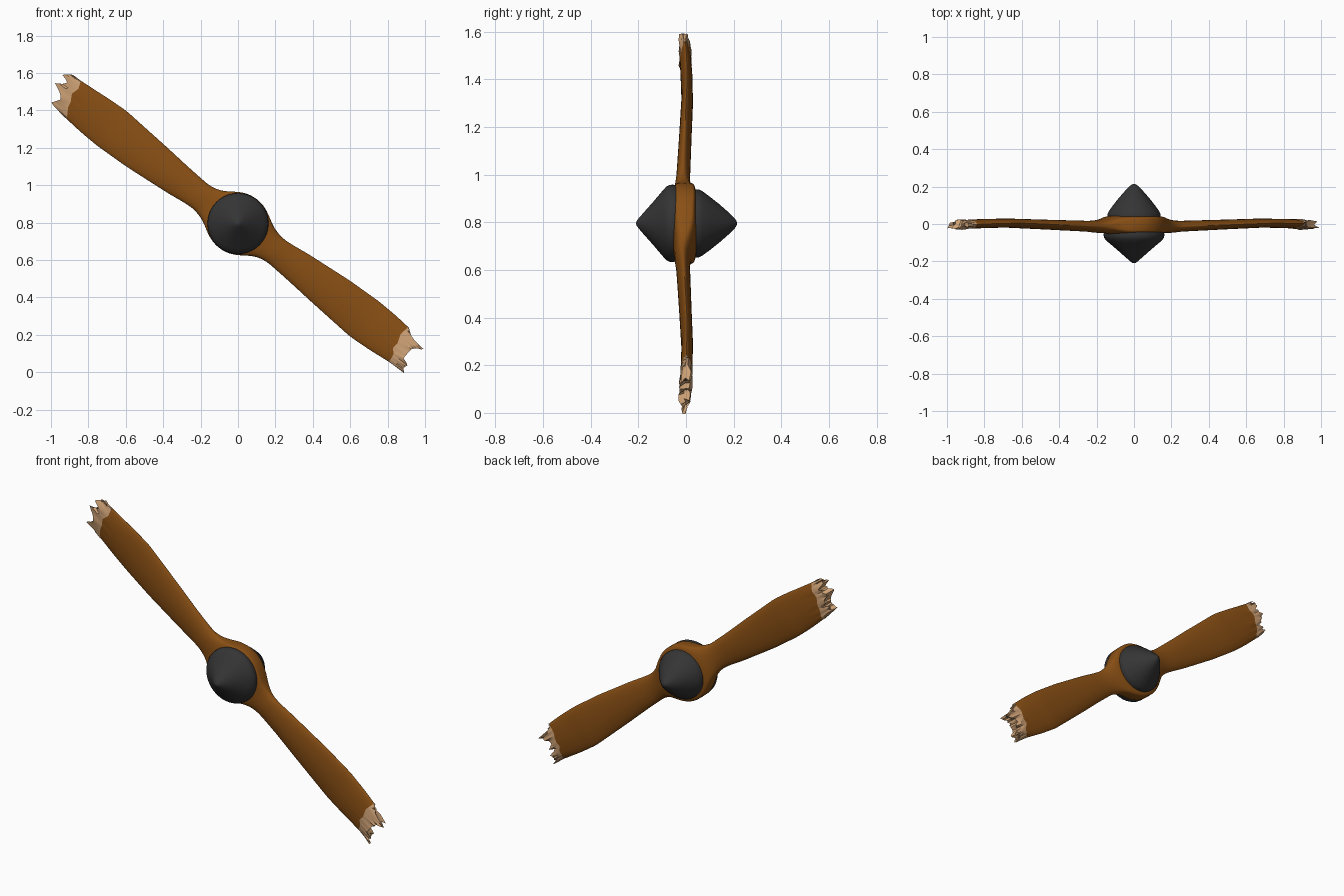
import bpy, bmesh, math, random
from mathutils import Vector

if "Cube" in bpy.data.objects:
    bpy.data.objects.remove(bpy.data.objects["Cube"])

random.seed(4)
HUB = Vector((0, 0, 0.795))
ANG = math.radians(37)
U = Vector((math.cos(ANG), 0, -math.sin(ANG)))   # along the blades
V = Vector((math.sin(ANG), 0, math.cos(ANG)))    # across the blades
N = 30                                           # columns across the chord


def material(name, rgb):
    m = bpy.data.materials.new(name)
    m.diffuse_color = (*rgb, 1)
    m.use_nodes = True
    m.node_tree.nodes["Principled BSDF"].inputs["Base Color"].default_value = m.diffuse_color
    return m


wood = material("varnished wood", (0.25, 0.078, 0.007))
pale = material("bare broken wood", (0.62, 0.36, 0.18))
black = material("black metal", (0.035, 0.035, 0.036))


def lerp(table, x):
    """Straight-line lookup in a list of pairs."""
    if x <= table[0][0]:
        return table[0][1]
    for (a, p), (b, q) in zip(table, table[1:]):
        if x <= b:
            return p + (q - p) * (x - a) / (b - a)
    return table[-1][1]


def smooth(table, x):
    """Lookup softened by averaging nearby samples."""
    return sum(lerp(table, abs(x + d * 0.012)) for d in range(-2, 3)) / 5


# blade outline: distance from hub -> half width on each edge
WIDE = [(0, .166), (.05, .16), (.1, .138), (.14, .112), (.18, .093), (.24, .08), (.3, .084),
        (.4, .096), (.66, .116), (.85, .121), (.97, .115), (1.07, .104), (1.3, .104)]
NARROW = [(0, .166), (.05, .16), (.1, .138), (.14, .108), (.18, .084), (.24, .07), (.3, .074),
          (.4, .082), (.55, .097), (.84, .122), (.97, .116), (1.09, .104), (1.3, .104)]
THICK = [(0, .052), (.14, .05), (.2, .038), (.3, .029), (.6, .026), (.9, .024), (1.05, .025), (1.3, .02)]
CENTRE = [(0, -.004), (.15, -.006), (.25, -.014), (.5, -.006), (.85, .005), (1.05, .002), (1.2, -.006)]
POWER = [(0, .1), (.13, .14), (.24, .45), (.4, .6), (1.2, .6)]

# paint boundary and splintered end: position across the blade -> distance
PAINT = {-1: [(-.104, 1.067), (-.05, 1.10), (-.02, 1.105), (.02, 1.127), (.06, 1.115), (.104, 1.13)],
         1: [(-.104, 1.09), (-.057, 1.085), (-.03, 1.06), (0, 1.067), (.05, 1.05), (.104, 1.06)]}
BREAK = {-1: [(-.104, 1.09), (-.086, 1.188), (-.04, 1.155), (-.015, 1.18), (.01, 1.234), (.03, 1.2),
              (.056, 1.18), (.07, 1.229), (.09, 1.205), (.104, 1.183)],
         1: [(-.104, 1.192), (-.085, 1.17), (-.056, 1.182), (-.045, 1.14), (.018, 1.143), (.04, 1.16),
             (.06, 1.205), (.072, 1.11), (.104, 1.065)]}


def across(s, x):
    upper = (x > 0) == (s >= 0)
    return x * smooth(WIDE if upper else NARROW, s)


def point(s, x, side):
    d = abs(s)
    y = smooth(CENTRE, d) + side * smooth(THICK, d) * max(0, 1 - x * x) ** smooth(POWER, d)
    return HUB + U * s + V * across(s, x) + Vector((0, y, 0))


# points round one section: front face one way, back face the other
cols = [-math.cos(math.pi * j / N) for j in range(N + 1)]
section = [(x, -1) for x in cols] + [(x, 1) for x in cols[-2:0:-1]]
M = len(section)

bm = bmesh.new()


def ring(dist, jitter=0):
    out = []
    for x, side in section:
        p = point(dist(x, side), x, side)
        p.y += random.uniform(-jitter, jitter)
        out.append(bm.verts.new(p))
    return out


def bridge(a, b, mat):
    for i in range(M):
        k = (i + 1) % M
        bm.faces.new((a[i], a[k], b[k], b[i])).material_index = mat


# propeller: hub and both blades lofted as one piece
body = [ring(lambda x, side, s=i * 1.0 / 50: s) for i in range(-50, 51)]
for a, b in zip(body, body[1:]):
    bridge(a, b, 0)

# splintered ends
for sign, last in ((-1, body[0]), (1, body[-1])):
    def paint(x, side):
        return sign * lerp(PAINT[sign], x * .104)

    chips = {(x, 1): random.uniform(0, .035) for x in cols}

    def snapped(x, side):
        start = lerp(PAINT[sign], x * .104)
        end = lerp(BREAK[sign], x * .104) - chips.get((x, side), 0) * (abs(x) < .95)
        return sign * max(end, start + .004)

    edge = ring(paint)
    mid = ring(lambda x, d: .5 * paint(x, d) + .5 * snapped(x, d), .005)
    tip = ring(snapped, .009)
    bridge(last, edge, 0)
    bridge(edge, mid, 1)
    bridge(mid, tip, 1)
    # ragged hollow between the front and back skins
    core = [tip[0]]
    for j in range(1, N):
        f, b = tip[j], tip[M - j]
        p = (f.co + b.co) / 2 - U * sign * random.uniform(-.005, .03)
        core.append(bm.verts.new(p))
    core.append(tip[N])
    for j in range(N):
        for skin in (lambda q: tip[q], lambda q: tip[(M - q) % M]):
            quad = []
            for v in (skin(j), skin(j + 1), core[j + 1], core[j]):
                if v not in quad:
                    quad.append(v)
            bm.faces.new(quad).material_index = 1


def finish(bm, name, mats):
    bmesh.ops.recalc_face_normals(bm, faces=bm.faces)
    me = bpy.data.meshes.new(name)
    bm.to_mesh(me)
    bm.free()
    ob = bpy.data.objects.new(name, me)
    bpy.context.collection.objects.link(ob)
    for m in mats:
        me.materials.append(m)
    bpy.ops.object.select_all(action='DESELECT')
    ob.select_set(True)
    bpy.context.view_layer.objects.active = ob
    bpy.ops.object.shade_smooth_by_angle(angle=math.radians(35))


finish(bm, "propeller", [wood, pale])


# spinner cones: turned profiles of (radius, y)
def lathe(name, profile, sides=48):
    bm = bmesh.new()
    vs = [bm.verts.new(HUB + Vector((r, y, 0))) for r, y in profile]
    es = [bm.edges.new(p) for p in zip(vs, vs[1:])]
    bmesh.ops.spin(bm, geom=vs + es, cent=HUB, axis=(0, 1, 0), angle=2 * math.pi, steps=sides)
    bmesh.ops.remove_doubles(bm, verts=bm.verts, dist=1e-4)
    finish(bm, name, [black])


lathe("front_spinner", [(0, -.03), (.155, -.03), (.163, -.055), (.161, -.07), (.154, -.083), (.135, -.1),
                        (.09, -.138), (.045, -.178), (.022, -.198), (.01, -.207), (0, -.21)])
lathe("back_spinner", [(0, .03), (.143, .03), (.143, .052), (.134, .07), (.112, .1), (.082, .138),
                       (.048, .177), (.024, .202), (.01, .212), (0, .215)])
